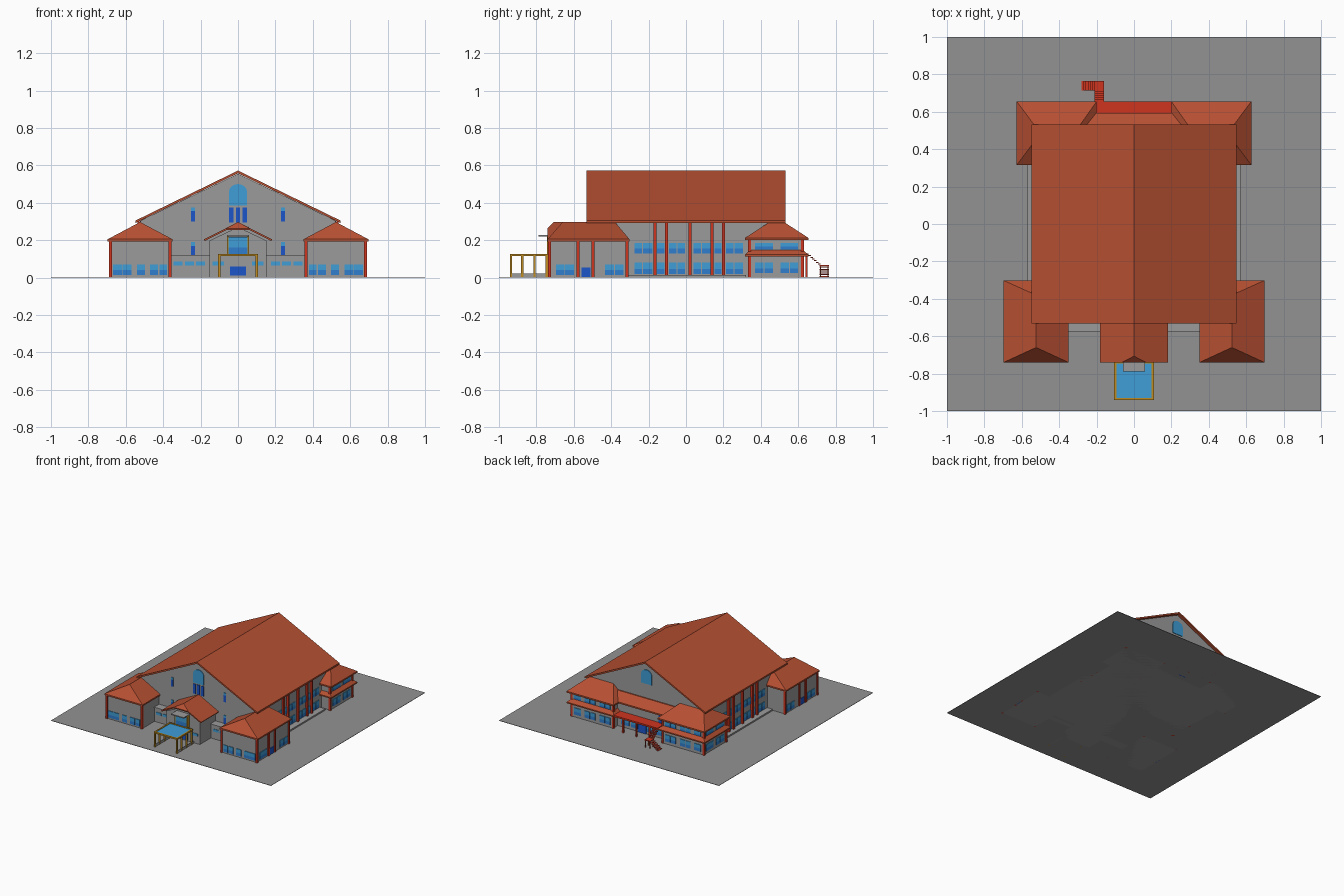
import bpy, bmesh, math

if "Cube" in bpy.data.objects:
    bpy.data.objects.remove(bpy.data.objects["Cube"])

def material(name, rgb):
    m = bpy.data.materials.new(name)
    m.diffuse_color = (*rgb, 1)
    m.use_nodes = True
    m.node_tree.nodes["Principled BSDF"].inputs["Base Color"].default_value = m.diffuse_color
    return m

WALL = material("grey wall", (0.33, 0.33, 0.33))
PAVE = material("grey paving", (0.29, 0.29, 0.29))
ROOF = material("terracotta", (0.47, 0.080, 0.032))
RED = material("bright red", (0.62, 0.035, 0.014))
SKY = material("light glass", (0.05, 0.34, 0.68))
MID = material("mid glass", (0.03, 0.21, 0.62))
DEEP = material("dark glass", (0.012, 0.09, 0.58))
GOLD = material("golden frame", (0.52, 0.26, 0.015))

def finish(name, bm, mat):
    bmesh.ops.remove_doubles(bm, verts=bm.verts, dist=1e-5)
    bmesh.ops.dissolve_degenerate(bm, edges=bm.edges, dist=1e-5)
    bmesh.ops.recalc_face_normals(bm, faces=bm.faces)
    me = bpy.data.meshes.new(name)
    bm.to_mesh(me)
    bm.free()
    me.materials.append(mat)
    ob = bpy.data.objects.new(name, me)
    bpy.context.collection.objects.link(ob)
    return ob

def add_loft(bm, lo, z0, hi, z1):
    """Join a low rectangle (x0,x1,y0,y1) to a high one."""
    v = []
    for (a, b, c, d), z in ((lo, z0), (hi, z1)):
        v.append([bm.verts.new(p) for p in ((a, c, z), (b, c, z), (b, d, z), (a, d, z))])
    bm.faces.new(v[0])
    bm.faces.new(v[1])
    for i in range(4):
        j = (i + 1) % 4
        bm.faces.new((v[0][i], v[0][j], v[1][j], v[1][i]))

def boxes(name, items, mat):
    bm = bmesh.new()
    for a, b, c, d, z0, z1 in items:
        bb = bmesh.new()
        r = (min(a, b), max(a, b), min(c, d), max(c, d))
        add_loft(bm, r, z0, r, z1)
        bb.free()
    bmesh.ops.recalc_face_normals(bm, faces=bm.faces)
    me = bpy.data.meshes.new(name)
    bm.to_mesh(me)
    bm.free()
    me.materials.append(mat)
    ob = bpy.data.objects.new(name, me)
    bpy.context.collection.objects.link(ob)
    return ob

def flip(r, s):
    a, b = sorted((r[0] * s, r[1] * s))
    return (a, b, r[2], r[3])

def hip_roof(name, lo, z0, hi, z1, eave=0.012):
    bm = bmesh.new()
    add_loft(bm, lo, z0, hi, z1)
    finish(name, bm, ROOF)
    boxes(name + "_fascia", [(*lo, z0 - eave, z0)], ROOF)

def prism(name, profile, y0, y1, mat):
    """Extrude an xz outline along y."""
    bm = bmesh.new()
    f = bm.faces.new([bm.verts.new((x, y0, z)) for x, z in profile])
    g = bmesh.ops.extrude_face_region(bm, geom=[f])["geom"]
    bmesh.ops.translate(bm, vec=(0, y1 - y0, 0), verts=[e for e in g if isinstance(e, bmesh.types.BMVert)])
    return finish(name, bm, mat)

def windows(name, axis, planes, spans, z0, z1, t=0.004):
    """Window plates, light above and darker below, on planes facing x or y."""
    zm = z0 + (z1 - z0) * 0.45
    for part, a, b, m in (("upper", zm, z1, SKY), ("lower", z0, zm, MID)):
        items = []
        for p in planes:
            for u, v in spans:
                items.append((p - t, p + t, u, v, a, b) if axis == "x" else (u, v, p - t, p + t, a, b))
        boxes(f"{name}_{part}", items, m)

def mirrored(spans):
    return [(s * a, s * b) for s in (1, -1) for a, b in spans]

# Paved site
boxes("paved_site", [(-1, 1, -1, 1, 0, 0.003)], PAVE)

# Main hall and its broad gable roof
prism("hall_walls", [(-.52, 0), (.52, 0), (.52, .305), (0, .555), (-.52, .305)], -.51, .51, WALL)
prism("hall_roof", [(-.548, .305), (0, .572), (.548, .305), (.548, .292), (0, .558), (-.548, .292)], -.533, .533, ROOF)
boxes("side_curb", [(s * .5, s * .57, -.31, .32, 0, .015) for s in (1, -1)], WALL)
boxes("hall_columns", [(s * .51, s * .537, y - .008, y + .008, 0, .30)
                       for s in (1, -1) for y in (-.166, -.105, .022, .14, .20)], RED)
bays = [(-.275, -.235), (-.23, -.18), (-.155, -.115), (-.092, -.05), (-.045, -.005),
        (.04, .08), (.085, .13), (.152, .19), (.215, .255), (.26, .305)]
windows("hall_lower_windows", "x", (-.521, .521), bays, .02, .08)
windows("hall_upper_windows", "x", (-.521, .521), bays, .13, .185)

# Gable windows, front and back
arch = [(-.048, .385), (.048, .385), (.048, .46)]
arch += [(.048 * math.cos(a), .46 + .04 * math.sin(a)) for a in (math.pi * i / 8 for i in range(1, 8))]
arch += [(-.048, .46)]
for end, y in (("front", -.512), ("back", .512)):
    prism(end + "_arched_window", arch, y - .003, y + .003, SKY)
boxes("front_tall_windows", [(x - .012, x + .012, -.515, -.509, .295, .375) for x in (-.036, 0, .036)], DEEP)
slits = [(x - .01, x + .01, -.515, -.509) for x in (-.24, .24)]
boxes("slit_windows_top", [(*r, .30, .355) for r in slits] + [(*r, .12, .17) for r in slits], DEEP)
boxes("slit_window_heads", [(*r, .355, .375) for r in slits] + [(*r, .17, .19) for r in slits], SKY)

# Low front annex
boxes("front_annex", [(-.36, .36, -.57, -.5, 0, .115)], WALL)
boxes("annex_coping", [(-.36, .36, -.575, -.5, .115, .121)], WALL)
boxes("annex_windows", [(s * (x - .024), s * (x + .024), -.574, -.568, .065, .085)
                        for s in (1, -1) for x in (.2, .26, .32)], SKY)

# Front wings with hipped roofs
for side, s in (("right", 1), ("left", -1)):
    boxes(side + "_front_wing", [(s * .36, s * .68, -.728, -.315, 0, .2)], WALL)
    hip_roof(side + "_front_wing_roof", flip((.35, .697, -.74, -.302), s), .205,
             flip((.5235, .5235, -.66, -.38), s), .297)
    posts = [(x, y) for x in (.363, .681) for y in (-.729, -.315)] + [(.681, -.578), (.681, -.497)]
    boxes(side + "_front_wing_posts", [(s * (x - .008), s * (x + .008), y - .008, y + .008, 0, .195)
                                       for x, y in posts], RED)
windows("wing_front_windows", "y", (-.729,), mirrored([(.38, .42), (.428, .47), (.497, .54), (.57, .617), (.62, .667)]), .015, .07)
windows("wing_side_windows", "x", (-.681, .681), [(-.695, -.65), (-.646, -.60), (-.433, -.385), (-.38, -.333)], .015, .07)
boxes("wing_side_doors", [(s * .677, s * .685, -.56, -.51, 0, .055) for s in (1, -1)], DEEP)

# Entrance block with clipped gable roof
prism("entrance_walls", [(-.152, 0), (.152, 0), (.152, .198), (0, .27), (-.152, .198)], -.712, -.5, WALL)
bm = bmesh.new()
ridge = [bm.verts.new(p) for p in ((0, -.705, .292), (0, -.5, .292))]
clip = []
for s in (-1, 1):
    p = [bm.verts.new(q) for q in ((s * .065, -.74, .258), (s * .18, -.74, .2), (s * .18, -.5, .2))]
    bm.faces.new([ridge[0], p[0], p[1], p[2], ridge[1]])
    clip.append(p[0])
bm.faces.new((ridge[0], clip[0], clip[1]))
for f in bm.faces:
    f.normal_update()
ob = finish("entrance_roof", bm, ROOF)
mod = ob.modifiers.new("thickness", "SOLIDIFY")
mod.thickness = 0.01
mod.offset = 0
boxes("entrance_door", [(-.042, .042, -.717, -.711, .01, .06)], DEEP)
boxes("entrance_side_windows", [(s * .075, s * .135, -.716, -.71, .065, .085) for s in (1, -1)], SKY)
boxes("entrance_glazing_lower", [(-.05, .05, -.738, -.71, .125, .16)], MID)
boxes("entrance_glazing_upper", [(-.05, .05, -.738, -.71, .16, .218)], SKY)
boxes("entrance_bay_frame", [(s * .05, s * .058, -.742, -.71, .12, .222) for s in (1, -1)], GOLD)
boxes("entrance_bay_slab", [(-.058, .058, -.788, -.71, .220, .228)], WALL)

# Golden canopy with glass top
posts = [(s * .1, y) for s in (1, -1) for y in (-.935, -.875, -.81, -.745)]
boxes("canopy_posts", [(x - .006, x + .006, y - .006, y + .006, 0, .12) for x, y in posts], GOLD)
boxes("canopy_beams", [(s * .094, s * .106, -.941, -.735, .115, .127) for s in (1, -1)]
      + [(-.106, .106, y - .006, y + .006, .115, .127) for y in (-.935, -.741)], GOLD)
boxes("canopy_glass", [(-.095, .095, -.93, -.74, .118, .123)], SKY)
boxes("canopy_low_walls", [(s * .097, s * .103, -.93, -.72, 0, .022) for s in (1, -1)], WALL)

# Two-storey rear wings with skirt roofs
for side, s in (("right", 1), ("left", -1)):
    boxes(side + "_rear_wing", [(s * .225, s * .60, .34, .625, 0, .21)], WALL)
    hip_roof(side + "_rear_wing_roof", flip((.20, .627, .315, .655), s), .212,
             flip((.32, .50, .485, .485), s), .322)
    hip_roof(side + "_rear_wing_skirt", flip((.20, .627, .315, .655), s), .123,
             flip((.225, .60, .34, .625), s), .147, .01)
    boxes(side + "_rear_wing_posts", [(s * (x - .008), s * (x + .008), y - .008, y + .008, 0, .205)
                                      for x in (.225, .60) for y in (.34, .622)], RED)
windows("rear_wing_side_lower", "x", (-.601, .601), [(.37, .415), (.42, .465), (.505, .55), (.555, .598)], .025, .08)
windows("rear_wing_side_upper", "x", (-.601, .601), [(.37, .465), (.505, .598)], .15, .185)
rear = mirrored([(.25, .295), (.30, .345), (.385, .43), (.435, .48), (.515, .575)])
windows("rear_wing_back_lower", "y", (.626,), rear, .025, .08)
windows("rear_wing_back_upper", "y", (.626,), rear, .15, .185)

# Rear centre: wall, lean-to roof and red balcony
boxes("rear_centre_wall", [(-.23, .23, .5, .565, 0, .21)], WALL)
hip_roof("rear_centre_roof", (-.21, .21, .5, .593), .214, (-.26, .26, .5, .52), .268)
boxes("balcony_floor", [(-.2, .2, .56, .655, .115, .128)], RED)
boxes("balcony_posts", [(x - .006, x + .006, .638, .65, 0, .115) for x in (-.12, 0, .12)], RED)
windows("rear_centre_windows", "y", (.566,), [(-.19, -.12), (-.1, -.04), (.04, .1), (.12, .19)], .025, .08)
boxes("rear_centre_doors", [(-.035, .035, .562, .57, 0, .08), (-.2, -.15, .562, .57, .128, .19)], DEEP)

# Turning red outside stair
n = 6
boxes("stair_upper_treads", [(-.21, -.16, .655 + i * .01, .668 + i * .01, .115 - i * .009, .12 - i * .009) for i in range(n)], RED)
boxes("stair_landing", [(-.21, -.16, .715, .765, .06, .067)], RED)
boxes("stair_lower_treads", [(-.21 - i * .0117, -.223 - i * .0117, .715, .765, .05 - i * .0092, .055 - i * .0092) for i in range(n)], RED)
boxes("stair_supports", [(x - .003, x + .003, y - .003, y + .003, 0, .06) for x in (-.205, -.165) for y in (.72, .76)], ROOF)
